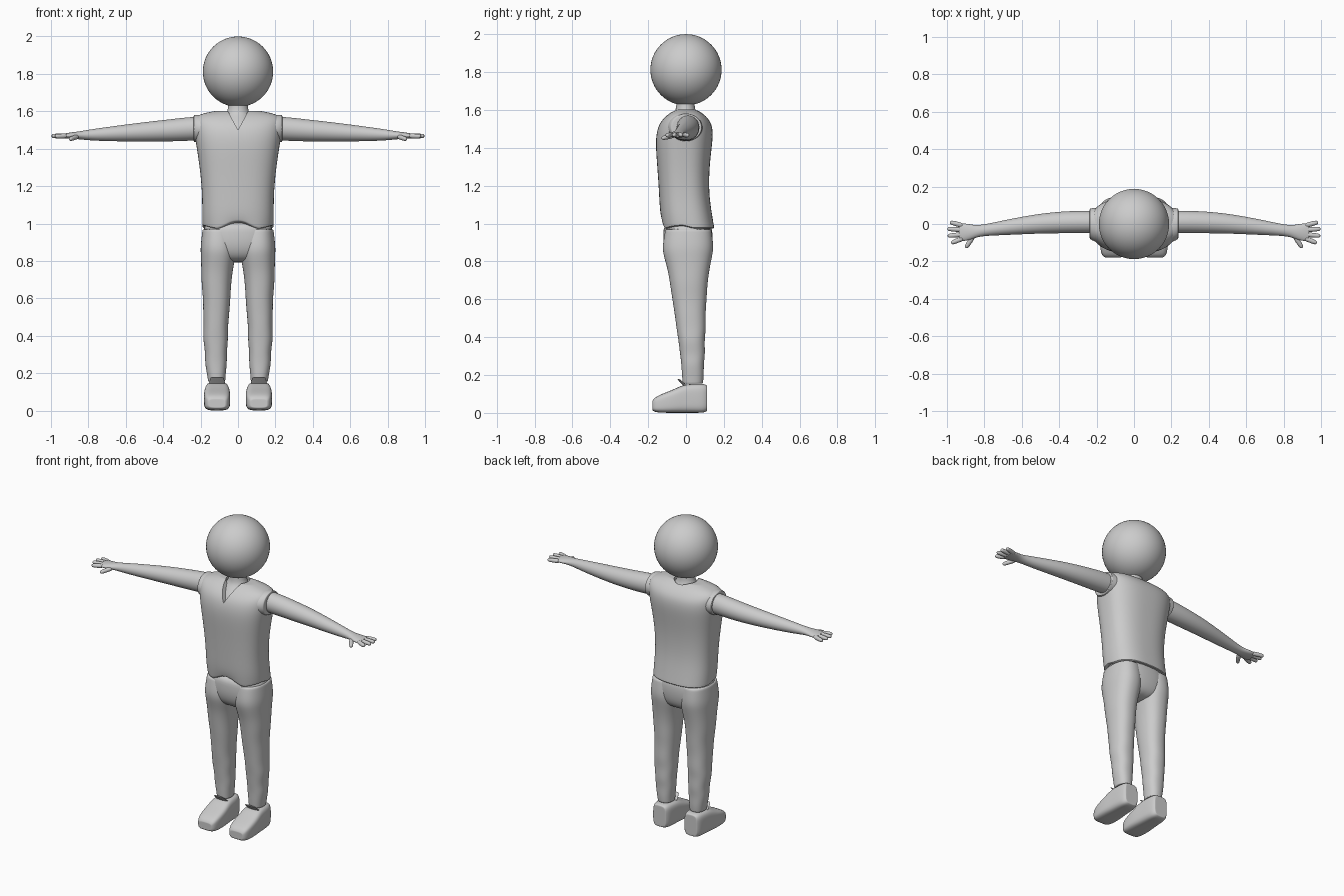
import bpy
import bmesh
from math import cos, sin, pi, radians
from mathutils import Vector

default = bpy.data.objects.get("Cube")
if default:
    bpy.data.objects.remove(default, do_unlink=True)

grey = bpy.data.materials.new("plain_grey")
grey.use_nodes = True
grey.diffuse_color = (0.6, 0.6, 0.6, 1)
grey.node_tree.nodes["Principled BSDF"].inputs["Base Color"].default_value = grey.diffuse_color

X, Y, Z = Vector((1, 0, 0)), Vector((0, 1, 0)), Vector((0, 0, 1))


def activate(obj):
    bpy.ops.object.select_all(action="DESELECT")
    bpy.context.view_layer.objects.active = obj
    obj.select_set(True)


def apply_modifier(obj, mod):
    activate(obj)
    bpy.ops.object.modifier_apply(modifier=mod.name)


def smooth(obj, angle=50):
    activate(obj)
    bpy.ops.object.shade_smooth_by_angle(angle=radians(angle))


def make_object(name, bm):
    bmesh.ops.recalc_face_normals(bm, faces=bm.faces)
    mesh = bpy.data.meshes.new(name)
    bm.to_mesh(mesh)
    bm.free()
    mesh.materials.append(grey)
    obj = bpy.data.objects.new(name, mesh)
    bpy.context.collection.objects.link(obj)
    return obj


def loft(name, rings, u, v, power=2, sides=20, levels=2, crisp=False, edit=None):
    """Skin rounded cross-sections; each ring is (centre, half width, half depth)."""
    if crisp:
        rings = [rings[0]] + list(rings) + [rings[-1]]
    bm = bmesh.new()
    loops = []
    for centre, a, b in rings:
        loop = []
        for i in range(sides):
            t = 2 * pi * (i + 0.5) / sides
            c, s = cos(t), sin(t)
            c = abs(c) ** (2 / power) * (1 if c > 0 else -1)
            s = abs(s) ** (2 / power) * (1 if s > 0 else -1)
            p = Vector(centre) + u * (a * c) + v * (b * s)
            loop.append(bm.verts.new(edit(p) if edit else p))
        loops.append(loop)
    for low, high in zip(loops, loops[1:]):
        for i in range(sides):
            j = (i + 1) % sides
            bm.faces.new((low[i], low[j], high[j], high[i]))
    bm.faces.new(loops[0])
    bm.faces.new(loops[-1])
    obj = make_object(name, bm)
    mod = obj.modifiers.new("Smooth", "SUBSURF")
    mod.levels = mod.render_levels = levels
    apply_modifier(obj, mod)
    smooth(obj)
    return obj


def upright(x, sections):
    """Turn (z, half width, front, back) rows into rings."""
    return [((x, (f + k) / 2, z), w, (k - f) / 2) for z, w, f, k in sections]


# Head
bpy.ops.mesh.primitive_uv_sphere_add(segments=48, ring_count=32, radius=0.188, location=(0, 0, 1.812))
head = bpy.context.object
head.name = "head"
head.data.materials.append(grey)
smooth(head)

# Neck and the chest behind the open collar
loft("neck_and_chest", upright(0, [
    (1.44, .13, -.135, .11), (1.5, .12, -.13, .11), (1.55, .09, -.095, .08),
    (1.58, .07, -.065, .06), (1.605, .053, -.052, .046), (1.67, .052, -.05, .045),
]), X, Y, crisp=True)


# Vest, with a pointed hem at the front
def shape_hem(p):
    if p.z < 0.99:
        x = abs(p.x)
        if p.y > 0:
            p.z += 0.005
        elif x < 0.11:
            p.z += 0.06 * (1 - x / 0.11)
        else:
            p.z += 0.25 * (x - 0.11)
    return p


vest = loft("vest", upright(0, [
    (.968, .19, -.125, .15), (1.05, .192, -.137, .137), (1.15, .191, -.142, .122),
    (1.28, .202, -.15, .122), (1.4, .22, -.16, .136), (1.47, .232, -.158, .143),
    (1.525, .238, -.143, .137), (1.56, .238, -.115, .113), (1.585, .21, -.085, .085),
    (1.602, .12, -.05, .05),
]), X, Y, power=2.6, sides=40, levels=2, crisp=True, edit=shape_hem)


def cut(target, cutter):
    cutter.hide_render = True
    mod = target.modifiers.new("Cut", "BOOLEAN")
    mod.operation = "DIFFERENCE"
    mod.solver = "EXACT"
    mod.object = cutter
    apply_modifier(target, mod)
    bpy.data.objects.remove(cutter, do_unlink=True)


# V collar and round neck opening
bm = bmesh.new()
outline = [bm.verts.new(p) for p in ((-.075, -.3, 1.64), (.075, -.3, 1.64), (0, -.3, 1.5))]
face = bm.faces.new(outline)
wedge = bmesh.ops.extrude_face_region(bm, geom=[face])
bmesh.ops.translate(bm, vec=Y * 0.3, verts=[g for g in wedge["geom"] if isinstance(g, bmesh.types.BMVert)])
cut(vest, make_object("collar_cutter", bm))
bpy.ops.mesh.primitive_cylinder_add(vertices=40, radius=0.07, depth=0.1, location=(0, 0, 1.632))
cut(vest, bpy.context.object)
smooth(vest, 40)

# Hips
loft("hips", upright(0, [
    (.79, .1, -.06, .09), (.83, .17, -.105, .13), (.89, .19, -.122, .142),
    (.95, .188, -.122, .143), (1.02, .18, -.115, .13),
]), X, Y, power=2.5)

# Limbs, built once per side
for side, s in (("left", 1), ("right", -1)):
    # Trouser leg: (z, inner x, outer x, front, back)
    leg = [
        (.155, .068, .16, -.018, .09), (.2, .065, .167, -.022, .095),
        (.26, .058, .178, -.025, .094), (.31, .06, .175, -.032, .102),
        (.38, .052, .188, -.04, .098), (.44, .054, .184, -.05, .106),
        (.52, .046, .187, -.06, .103), (.6, .04, .187, -.073, .11),
        (.68, .036, .196, -.085, .114), (.76, .026, .197, -.098, .125),
        (.83, .01, .2, -.12, .14), (.88, .01, .202, -.127, .148), (.97, .02, .19, -.11, .135),
    ]
    loft(side + "_trouser_leg", [
        ((s * (i + o) / 2, (f + k) / 2, z), (o - i) / 2, (k - f) / 2) for z, i, o, f, k in leg
    ], X, Y, power=2.3, crisp=True)

    # Shoe, from toe to heel: (y, half width, bottom, top)
    shoe = [
        (-.178, .045, .015, .062), (-.168, .06, .005, .08), (-.13, .07, 0, .1),
        (-.06, .072, 0, .126), (-.01, .067, 0, .152), (.05, .063, 0, .154),
        (.095, .057, 0, .154), (.112, .045, .01, .145),
    ]
    loft(side + "_shoe", [
        ((s * .112, y, (lo + hi) / 2), w, (hi - lo) / 2) for y, w, lo, hi in shoe
    ], X, Z, power=4, crisp=True)
    loft(side + "_shoe_tongue", [
        ((s * .112, .01, .13), .045, .012), ((s * .112, -.015, .155), .042, .01),
        ((s * .112, -.04, .178), .035, .006),
    ], X, Y, crisp=True)

    # Armhole rim of the vest
    loft(side + "_armhole", [
        ((s * .14, -.005, 1.505), .1, .075), ((s * .21, -.005, 1.508), .093, .076),
        ((s * .237, .002, 1.508), .082, .073),
    ], Y, Z, crisp=True)

    # Arm and palm: (x, y, z, half depth, half height)
    arm = [
        (.15, .01, 1.51, .06, .062), (.25, .011, 1.507, .061, .065),
        (.36, .01, 1.498, .06, .06), (.5, .003, 1.49, .054, .053),
        (.65, -.014, 1.481, .044, .042), (.76, -.028, 1.475, .034, .033),
        (.83, -.037, 1.472, .03, .024), (.87, -.043, 1.471, .04, .019),
        (.91, -.044, 1.469, .049, .016), (.935, -.044, 1.468, .046, .012),
    ]
    loft(side + "_arm", [((s * x, y, z), a, b) for x, y, z, a, b in arm], Y, Z, crisp=True)

    # Fingers and thumb, each from base to tip
    digits = {
        "little_finger": ((.91, -.01, 1.468), (.985, .01, 1.466)),
        "ring_finger": ((.91, -.032, 1.469), (.998, -.026, 1.468)),
        "middle_finger": ((.91, -.055, 1.469), (.997, -.064, 1.468)),
        "index_finger": ((.91, -.075, 1.469), (.978, -.102, 1.466)),
        "thumb": ((.855, -.06, 1.466), (.9, -.128, 1.45)),
    }
    for name, (base, tip) in digits.items():
        base, tip = (Vector((s * p[0], p[1], p[2])) for p in (base, tip))
        along = (tip - base).normalized()
        across = along.cross(Z).normalized()
        rings = [(base.lerp(tip, t), r, r) for t, r in ((0, .014), (.5, .0135), (.85, .0125), (1, .008))]
        loft(side + "_" + name, rings, across, across.cross(along), sides=10)
